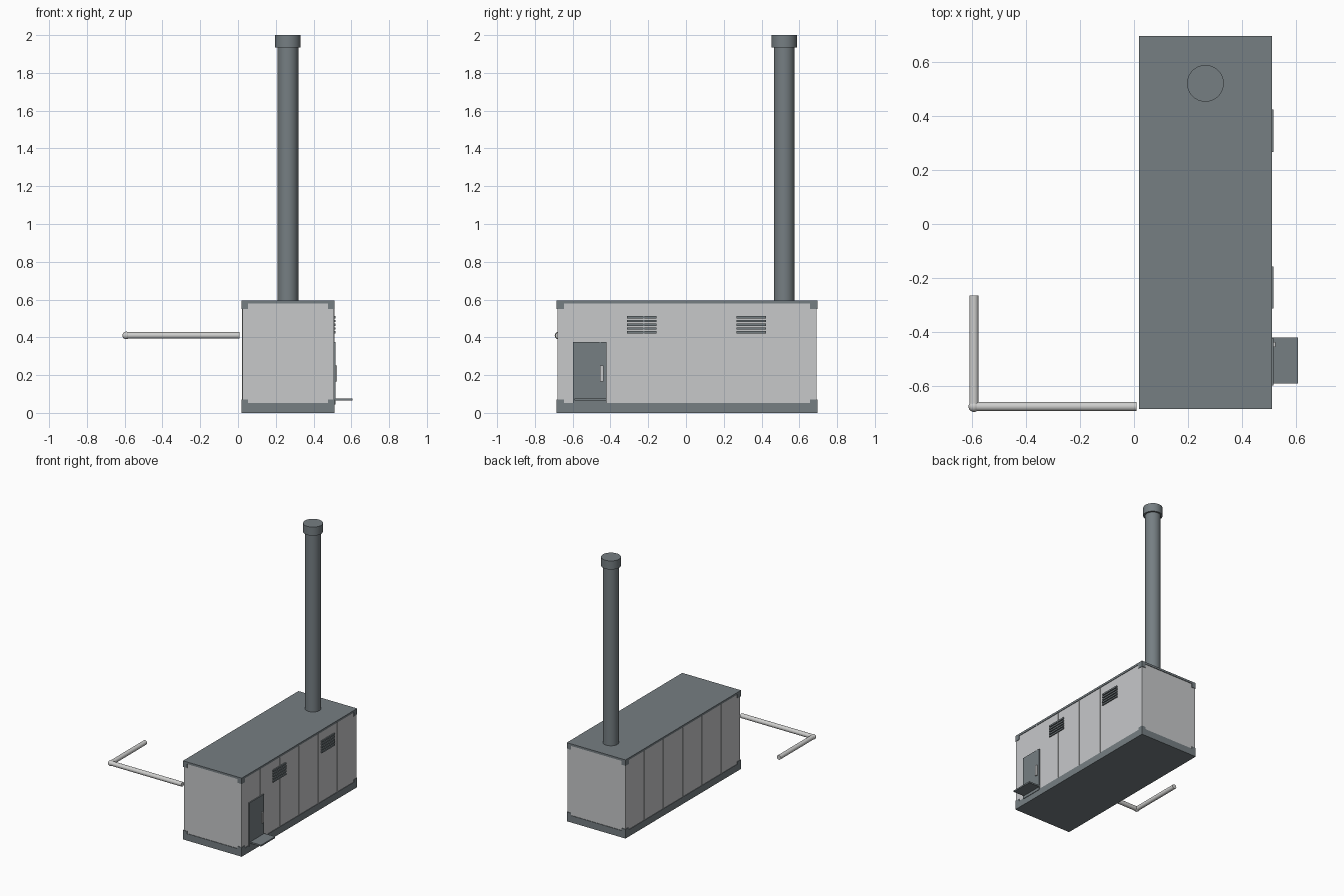
import bpy
import bmesh
from mathutils import Vector

if "Cube" in bpy.data.objects:
    bpy.data.objects.remove(bpy.data.objects["Cube"], do_unlink=True)


def material(name, rgb):
    m = bpy.data.materials.new(name)
    m.use_nodes = True
    m.diffuse_color = (*rgb, 1)
    m.node_tree.nodes["Principled BSDF"].inputs["Base Color"].default_value = (*rgb, 1)
    return m


DARK = material("slate grey", (0.18, 0.21, 0.225))
LIGHT = material("light grey", (0.57, 0.58, 0.59))
PIPE = material("pipe grey", (0.62, 0.62, 0.61))


def finish(bm, name, mat, smooth=False):
    me = bpy.data.meshes.new(name)
    bm.to_mesh(me)
    bm.free()
    ob = bpy.data.objects.new(name, me)
    bpy.context.collection.objects.link(ob)
    me.materials.append(mat)
    if smooth:
        bpy.ops.object.select_all(action="DESELECT")
        ob.select_set(True)
        bpy.context.view_layer.objects.active = ob
        bpy.ops.object.shade_smooth_by_angle()
    return ob


def add_box(bm, lo, hi):
    lo, hi = Vector(lo), Vector(hi)
    size, mid = hi - lo, (lo + hi) / 2
    for v in bmesh.ops.create_cube(bm, size=1)["verts"]:
        v.co = Vector(a * b for a, b in zip(v.co, size)) + mid


def boxes(name, mat, *pairs):
    bm = bmesh.new()
    for lo, hi in pairs:
        add_box(bm, lo, hi)
    return finish(bm, name, mat)


def tube(name, mat, start, end, radius):
    start, end = Vector(start), Vector(end)
    axis = end - start
    bm = bmesh.new()
    bmesh.ops.create_cone(bm, cap_ends=True, segments=32, radius1=radius,
                          radius2=radius, depth=axis.length)
    bm.transform(axis.to_track_quat("Z", "Y").to_matrix().to_4x4())
    bmesh.ops.translate(bm, vec=(start + end) / 2, verts=bm.verts)
    return finish(bm, name, mat, True)


X0, X1, Y0, Y1, TOP = 0.019, 0.511, -0.685, 0.696, 0.595
BASE, EAVE, IN = 0.052, 0.579, 0.004

# container shell
boxes("base_frame", DARK, ((X0, Y0, 0), (X1, Y1, BASE)))
boxes("roof", DARK, ((X0, Y0, EAVE), (X1, Y1, TOP)))
boxes("wall_body", LIGHT, ((X0 + IN, Y0 + IN, BASE), (X1 - IN, Y1 - IN, EAVE)))

# corner castings at all eight corners
W, L = 0.034, 0.04
castings = []
for x in (X0, X1 - W):
    for y in (Y0, Y1 - L):
        for z0, z1 in ((0, 0.07), (0.55, TOP)):
            castings.append(((x, y, z0), (x + W, y + L, z1)))
boxes("corner_castings", DARK, *castings)

# vertical seams between the six side panels
seams = []
for i in range(1, 6):
    y = Y0 + (Y1 - Y0) * i / 6
    for x in (X0 + IN, X1 - IN):
        seams.append(((x - 0.003, y - 0.004, BASE), (x + 0.003, y + 0.004, EAVE)))
boxes("panel_seams", LIGHT, *seams)

# slatted vents
for name, y in (("front_vent", -0.235), ("rear_vent", 0.345)):
    boxes(name, DARK, *[((X1 - 0.01, y - 0.078, z - 0.006), (X1 + 0.005, y + 0.078, z + 0.006))
                        for z in [0.427 + 0.02 * i for i in range(5)]])

# door, handle and step
boxes("door", DARK, ((X1 - 0.01, -0.597, 0.045), (X1 + 0.004, -0.422, 0.375)))
boxes("door_handle", LIGHT, ((X1, -0.454, 0.167), (0.523, -0.437, 0.25)))
boxes("door_step", DARK, ((X1, -0.59, 0.066), (0.606, -0.42, 0.077)))

# chimney
CX, CY = 0.264, 0.52
tube("chimney", DARK, (CX, CY, EAVE), (CX, CY, 1.95), 0.055)
tube("chimney_cap", DARK, (CX, CY, 1.935), (CX, CY, 2), 0.068)

# side pipe with a ball elbow
corner = (-0.592, -0.675, 0.41)
tube("pipe_across", PIPE, corner, (0.009, -0.675, 0.41), 0.017)
tube("pipe_along", PIPE, corner, (-0.592, -0.265, 0.41), 0.017)
bm = bmesh.new()
bmesh.ops.create_uvsphere(bm, u_segments=24, v_segments=12, radius=0.02)
bmesh.ops.translate(bm, vec=corner, verts=bm.verts)
finish(bm, "pipe_elbow", PIPE, True)
